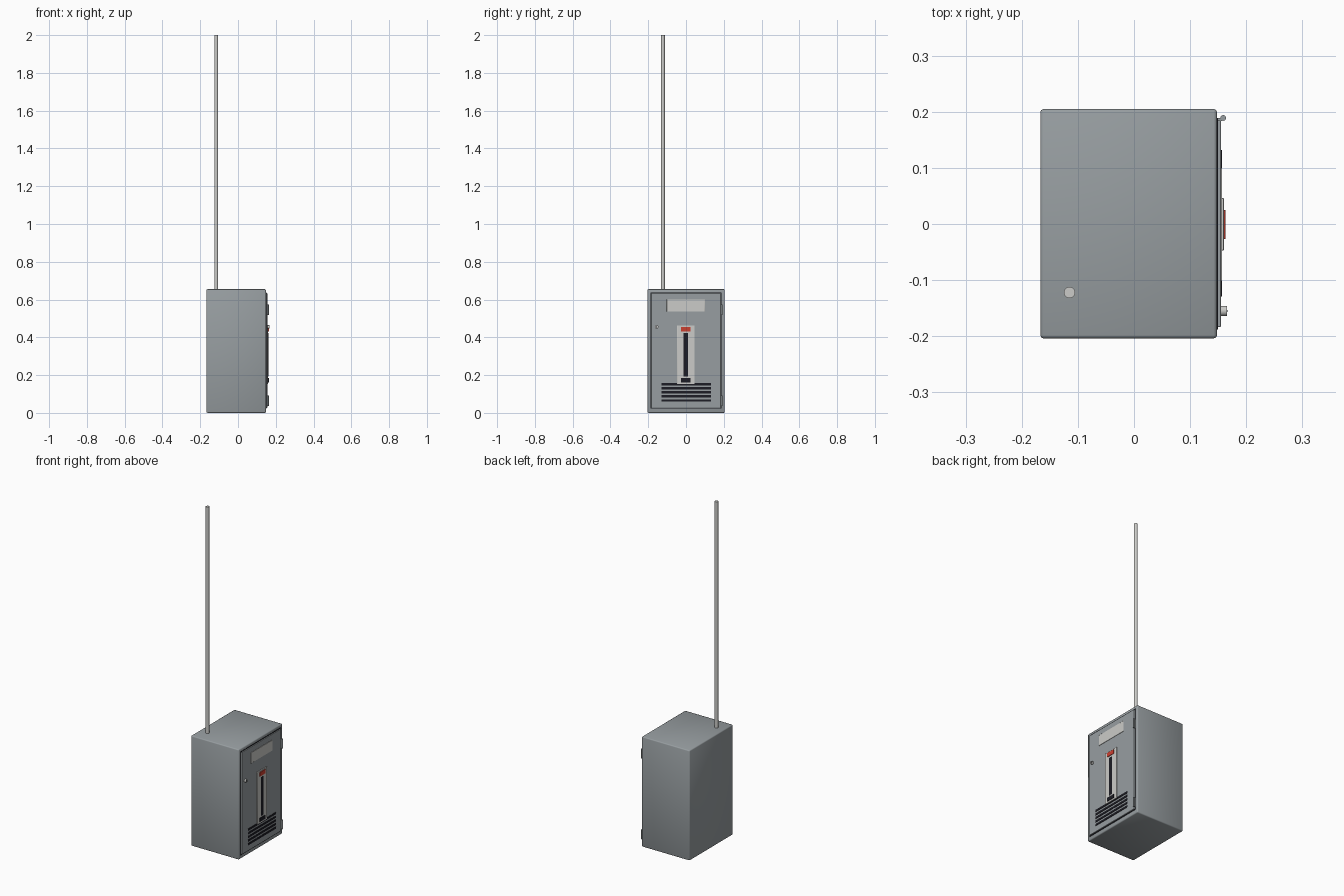
import bpy
import math

old = bpy.data.objects.get("Cube")
if old:
    bpy.data.objects.remove(old, do_unlink=True)


def material(name, r, g, b):
    m = bpy.data.materials.new(name)
    m.use_nodes = True
    m.diffuse_color = (r, g, b, 1)
    m.node_tree.nodes["Principled BSDF"].inputs["Base Color"].default_value = (r, g, b, 1)
    return m


CABINET = material("cabinet grey", 0.31, 0.34, 0.355)
STEEL = material("pale steel", 0.60, 0.60, 0.58)
BLACK = material("black", 0.012, 0.012, 0.018)
RED = material("red", 0.60, 0.05, 0.03)


def finish(obj, name, mat, bevel=0, segments=2, soft=False):
    obj.name = name
    obj.data.materials.append(mat)
    if bevel:
        mod = obj.modifiers.new("Rounded edges", "BEVEL")
        mod.width = bevel
        mod.segments = segments
    if soft:
        bpy.ops.object.shade_smooth()
    else:
        bpy.ops.object.shade_smooth_by_angle(angle=math.radians(35))
    return obj


def box(name, x, y, z, mat, bevel=0, segments=2, soft=False):
    """Box from (low, high) ranges on each axis."""
    spans = (x, y, z)
    bpy.ops.mesh.primitive_cube_add(size=1, location=[(a + b) / 2 for a, b in spans])
    obj = bpy.context.object
    obj.scale = [b - a for a, b in spans]
    bpy.ops.object.transform_apply(location=False, rotation=False, scale=True)
    return finish(obj, name, mat, bevel, segments, soft)


def rod(name, centre, radius, length, mat, along_x=False, sides=20):
    bpy.ops.mesh.primitive_cylinder_add(
        vertices=sides, radius=radius, depth=length, location=centre,
        rotation=(0, math.pi / 2 if along_x else 0, 0))
    return finish(bpy.context.object, name, mat)


# Cabinet and door
box("cabinet", (-0.167, 0.148), (-0.204, 0.205), (0, 0.655), CABINET, 0.006, 2, True)
box("door_seal", (0.14, 0.150), (-0.188, 0.188), (0.022, 0.638), BLACK)
box("door", (0.146, 0.155), (-0.184, 0.185), (0.026, 0.634), CABINET, 0.002, 2)

# Mast through the roof
rod("mast", (-0.115, -0.122, 1.32), 0.01, 1.36, STEEL)

# Hinges, with a leaf reaching back to the door
for label, z in (("upper", 0.545), ("lower", 0.065)):
    rod(label + "_hinge_pin", (0.159, 0.189, z), 0.005, 0.055, CABINET)
    box(label + "_hinge_leaf", (0.147, 0.158), (0.184, 0.189),
        (z - 0.026, z + 0.026), CABINET)

# Lock
rod("lock_barrel", (0.159, -0.155, 0.455), 0.009, 0.014, STEEL, True)
box("lock_keyhole", (0.160, 0.1665), (-0.1565, -0.1535), (0.450, 0.460), BLACK)

# Name plate and gauge panel
box("blank_label_plate", (0.153, 0.157), (-0.102, 0.100), (0.537, 0.600), STEEL, 0.001)
box("gauge_panel", (0.153, 0.160), (-0.047, 0.046), (0.153, 0.463), STEEL, 0.001)
box("gauge_slot", (0.157, 0.161), (-0.012, 0.010), (0.192, 0.422), BLACK)
box("red_badge", (0.157, 0.163), (-0.027, 0.025), (0.432, 0.456), RED)
box("gauge_foot", (0.157, 0.163), (-0.027, 0.025), (0.162, 0.184), BLACK)

# Ventilation slats
for i in range(5):
    z = 0.066 + i * 0.0215
    box("vent_slat_%d" % (i + 1), (0.153, 0.157), (-0.129, 0.132),
        (z - 0.006, z + 0.006), BLACK)
